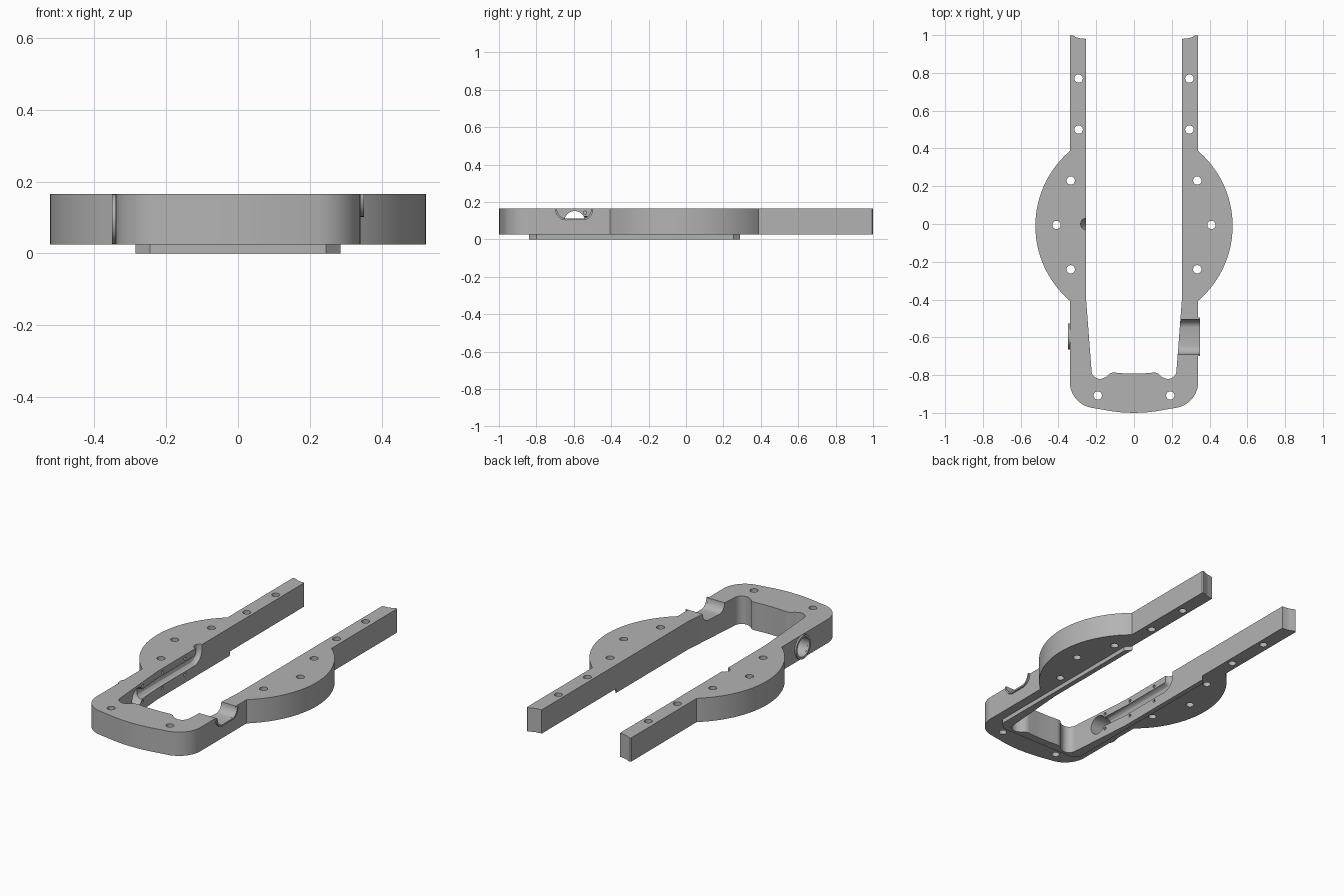
import bpy, bmesh
from math import cos, sin, radians, pi
from mathutils import Vector

cube = bpy.data.objects.get("Cube")
if cube:
    bpy.data.objects.remove(cube, do_unlink=True)

grey = bpy.data.materials.new("plain grey")
grey.use_nodes = True
grey.diffuse_color = (0.45, 0.45, 0.45, 1)
grey.node_tree.nodes["Principled BSDF"].inputs["Base Color"].default_value = grey.diffuse_color

BOTTOM, TOP = 0.025, 0.165
MID = (BOTTOM + TOP) / 2


def arc(cx, cy, r, a, b, n=16):
    angles = [radians(a + (b - a) * i / n) for i in range(n + 1)]
    return [(cx + r * cos(t), cy + r * sin(t)) for t in angles]


def mirrored(half):
    return half + [(-x, y) for x, y in reversed(half[1:-1])]


def prism(name, points, axis, low, high):
    """Extrude a closed profile along z (x, y profile) or x (y, z profile)."""
    bm = bmesh.new()
    place = (lambda u, v: (u, v, low)) if axis == "z" else (lambda u, v: (low, u, v))
    face = bm.faces.new([bm.verts.new(place(u, v)) for u, v in points])
    out = bmesh.ops.extrude_face_region(bm, geom=[face])
    step = Vector((0, 0, high - low)) if axis == "z" else Vector((high - low, 0, 0))
    bmesh.ops.translate(bm, vec=step, verts=[v for v in out["geom"] if isinstance(v, bmesh.types.BMVert)])
    bmesh.ops.recalc_face_normals(bm, faces=bm.faces)
    mesh = bpy.data.meshes.new(name)
    bm.to_mesh(mesh)
    bm.free()
    mesh.materials.append(grey)
    obj = bpy.data.objects.new(name, mesh)
    bpy.context.collection.objects.link(obj)
    return obj


def disc(x, y, r, n=24):
    return arc(x, y, r, 0, 360 - 360 / n, n - 1)


def activate(obj):
    bpy.ops.object.select_all(action="DESELECT")
    obj.select_set(True)
    bpy.context.view_layer.objects.active = obj


def cut(obj, cutter):
    cutter.hide_render = True
    activate(obj)
    mod = obj.modifiers.new("cut", "BOOLEAN")
    mod.operation, mod.solver, mod.object = "DIFFERENCE", "EXACT", cutter
    bpy.ops.object.modifier_apply(modifier=mod.name)
    bpy.data.objects.remove(cutter, do_unlink=True)


# Inner edge of the opening, from the arm to the centre line
inner = [(0.255, -0.38)] + arc(0.18, -0.775, 0.045, 0, -110) + [
    (0.145, -0.808), (0.13, -0.793), (0.115, -0.787), (0.1, -0.787), (0.05, -0.791), (0, -0.792)]

# Main frame: rounded front, side lobes and two long arms
half = [(0, -1), (0.06, -0.998), (0.12, -0.991), (0.17, -0.982)]
half += arc(0.2, -0.835, 0.14, -80, 0)
half += arc(0, -0.01, 0.522, -49.4, 49.4, 40)
half += [(0.34, 0.995), (0.335, 1), (0.322, 0.997), (0.305, 0.988), (0.285, 0.983), (0.255, 0.98)]
frame = prism("frame", mirrored(half + inner), "z", BOTTOM, TOP)

# Raised lip under the opening
lip_half = [(0, -0.84), (0.245, -0.84), (0.285, -0.8), (0.285, 0.255), (0.255, 0.29)]
lip = prism("bottom_lip", mirrored(lip_half + inner), "z", 0, BOTTOM)

# Screw holes through the frame
for x, y in [(0.293, 0.77), (0.293, 0.5), (0.335, 0.23), (0.41, -0.005), (0.335, -0.24), (0.192, -0.908)]:
    for side in (-1, 1):
        cut(frame, prism("screw_cutter", disc(side * x, y, 0.022), "z", -0.1, 0.3))


# Open saddle across one arm, with its collar
def saddle(grow, top):
    points = [(-0.598 + (0.045 if cos(t) > 0 else -0.045) + (0.047 + grow) * cos(t),
               TOP - (0.053 + grow) * sin(t)) for t in [pi * (i + 0.01) / 20 for i in range(20)] + [pi]]
    return [(points[0][0], top)] + points + [(points[-1][0], top)]


cut(frame, prism("saddle_cutter", saddle(0, 0.3), "x", 0.15, 0.4))
saddle_collar = prism("saddle_collar", saddle(0.01, TOP + 0.0005), "x", 0.34, 0.35)
cut(saddle_collar, prism("saddle_cutter", saddle(0, 0.3), "x", 0.15, 0.4))

# Round cable port through the other arm, with its collar
PORT = -0.595
cut(frame, prism("port_cutter", disc(PORT, MID, 0.056, 40), "x", -0.4, -0.15))
port_collar = prism("port_collar", disc(PORT, MID, 0.069, 40), "x", -0.35, -0.34)
cut(port_collar, prism("port_cutter", disc(PORT, MID, 0.056, 40), "x", -0.4, -0.15))


# Cable channel along the inner wall, turning up to the top
def swept_cutter(path, r):
    curve = bpy.data.curves.new("channel_cutter", "CURVE")
    curve.dimensions, curve.bevel_depth, curve.use_fill_caps = "3D", r, True
    spline = curve.splines.new("POLY")
    spline.points.add(len(path) - 1)
    for point, co in zip(spline.points, path):
        point.co = (*co, 1)
    obj = bpy.data.objects.new("channel_cutter", curve)
    bpy.context.collection.objects.link(obj)
    activate(obj)
    bpy.ops.object.convert(target="MESH")
    return bpy.context.view_layer.objects.active


bend = [(-0.253, y, z) for y, z in arc(-0.045, MID + 0.045, 0.045, -90, 0, 8)]
cut(frame, swept_cutter([(-0.253, PORT, MID)] + bend + [(-0.253, 0, 0.25)], 0.03))

# Small tie holes above and below the channel
for y in (-0.54, -0.34, -0.13):
    for z in (MID - 0.047, MID + 0.047):
        cut(frame, prism("tie_cutter", disc(y, z, 0.009, 12), "x", -0.28, -0.2))

# Smooth curved walls, crisp edges
for obj in (frame, lip, saddle_collar, port_collar):
    activate(obj)
    bpy.ops.object.shade_smooth_by_angle(angle=radians(30))
